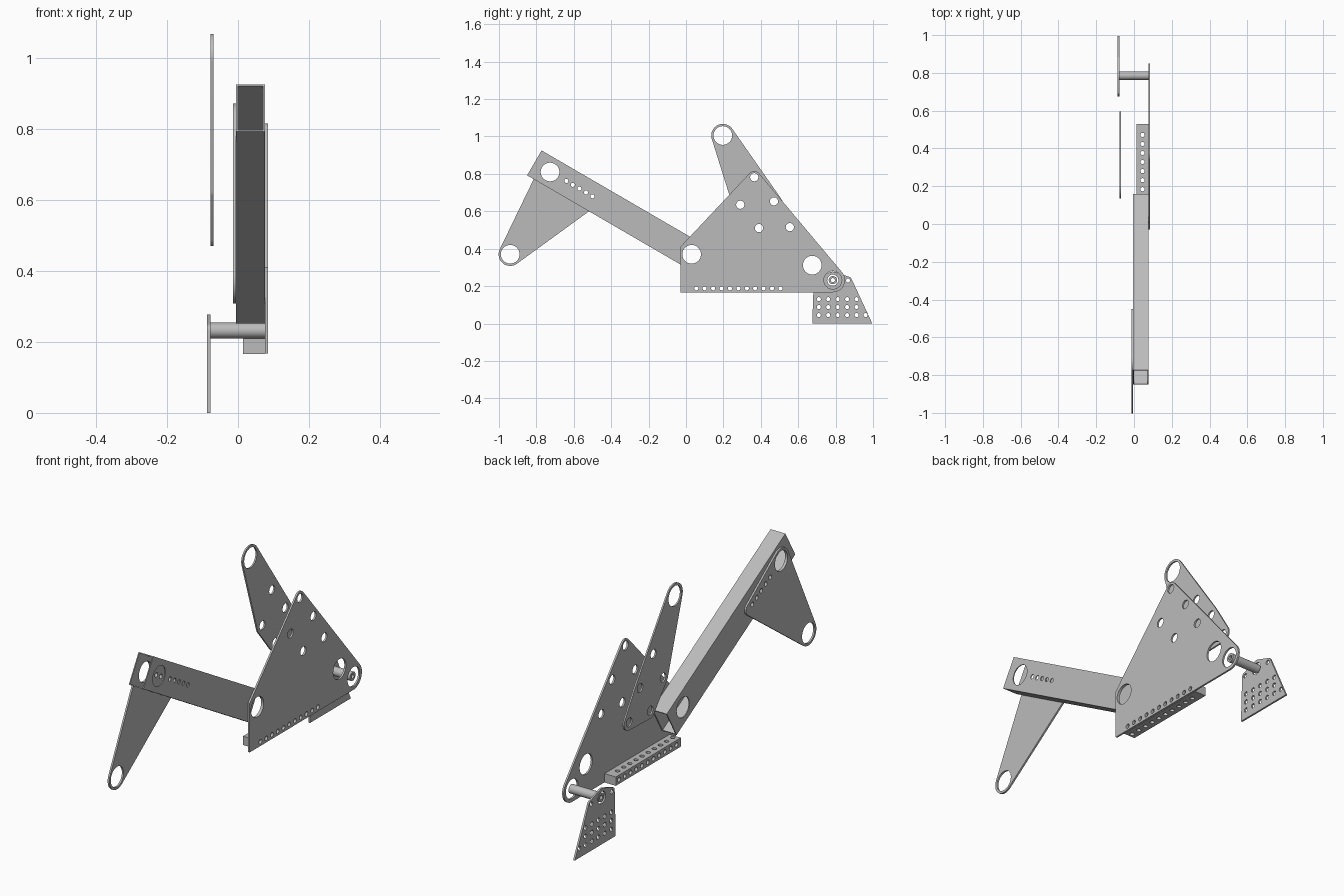
import bpy, bmesh, math
from mathutils import Vector
from mathutils.geometry import convex_hull_2d

if "Cube" in bpy.data.objects:
    bpy.data.objects.remove(bpy.data.objects["Cube"], do_unlink=True)

steel = bpy.data.materials.new("plain_grey_steel")
steel.use_nodes = True
GREY = (0.5, 0.5, 0.5, 1)
steel.diffuse_color = GREY
steel.node_tree.nodes["Principled BSDF"].inputs["Base Color"].default_value = GREY


def circle(c, r, n=32):
    return [Vector((c[0] + r * math.cos(2 * math.pi * i / n),
                    c[1] + r * math.sin(2 * math.pi * i / n))) for i in range(n)]


def hull(rounds, corners=()):
    """Outline wrapped tightly around discs (centre, radius) and sharp corners."""
    pts = [Vector(c) for c in corners]
    for c, r in rounds:
        pts += circle(c, r, 48)
    return [pts[i] for i in convex_hull_2d(pts)]


def row(start, end, n):
    a, b = Vector(start), Vector(end)
    return [a.lerp(b, i / (n - 1)) for i in range(n)]


def finish(name, bm):
    bmesh.ops.recalc_face_normals(bm, faces=bm.faces[:])
    mesh = bpy.data.meshes.new(name)
    bm.to_mesh(mesh)
    bm.free()
    mesh.materials.append(steel)
    ob = bpy.data.objects.new(name, mesh)
    bpy.context.collection.objects.link(ob)
    return ob


def smooth(ob):
    bpy.ops.object.select_all(action='DESELECT')
    ob.select_set(True)
    bpy.context.view_layer.objects.active = ob
    bpy.ops.object.shade_smooth_by_angle(angle=math.radians(30))


def plate(name, x0, x1, outline, holes=()):
    """Side profile (y, z) with round holes (centre, radius), extruded from x0 to x1."""
    bm = bmesh.new()
    for loop in [outline] + [circle(c, r, 32 if r > 0.03 else 20) for c, r in holes]:
        vs = [bm.verts.new((x0, p[0], p[1])) for p in loop]
        for i, v in enumerate(vs):
            bm.edges.new((v, vs[i - 1]))
    bmesh.ops.triangle_fill(bm, use_beauty=True, edges=bm.edges[:])
    ext = bmesh.ops.extrude_face_region(bm, geom=bm.faces[:], use_keep_orig=True)
    moved = [g for g in ext["geom"] if isinstance(g, bmesh.types.BMVert)]
    bmesh.ops.translate(bm, verts=moved, vec=(x1 - x0, 0, 0))
    ob = finish(name, bm)
    smooth(ob)
    return ob


# Pivot points shared between parts, as (y, z)
BEAM_TOP, BEAM_LOW = (-0.727, 0.81), (0.03, 0.37)
ARM_TIP, SWING_TIP = (-0.94, 0.37), (0.197, 1.005)
PIVOT, APEX = (0.785, 0.232), (0.365, 0.782)
BIG, BOLT, PIN = 0.05, 0.022, 0.011
bolts = [APEX, (0.47, 0.653), (0.29, 0.635), (0.39, 0.51), (0.555, 0.515)]
bolt_holes = [(c, BOLT) for c in bolts]
rail_pins = row((0.055, 0.188), (0.505, 0.188), 11)
beam_pins = [(c, PIN) for c in row((-0.64, 0.762), (-0.5, 0.68), 5)]

# Large triangular side plate
plate("main_side_plate", 0.076, 0.085,
      hull([(APEX, 0.033), (PIVOT, 0.065)], [(-0.03, 0.167), (-0.03, 0.41)]),
      bolt_holes + [(BEAM_LOW, BIG), ((0.675, 0.312), BIG), (PIVOT, 0.048)]
      + [(c, PIN) for c in rail_pins])

# Swinging arm on the far side
plate("swing_arm", -0.077, -0.069,
      hull([(SWING_TIP, 0.062), (APEX, 0.033)] + [(c, 0.04) for c in bolts[1:]]),
      bolt_holes + [(SWING_TIP, BIG)])

# Lower arm against the beam
plate("lower_arm", -0.014, -0.005,
      hull([(ARM_TIP, 0.062), (BEAM_TOP, 0.062), ((-0.48, 0.665), 0.03)]),
      beam_pins + [(ARM_TIP, BIG), (BEAM_TOP, BIG)])

# Hollow beam: two drilled sides, plus top and bottom walls
a, b = Vector(BEAM_TOP), Vector(BEAM_LOW)
along = (b - a).normalized()
up = Vector((-along.y, along.x))
a, b = a - along * 0.097, b + along * 0.103
HALF, WALL, X0, X1 = 0.077, 0.005, -0.005, 0.076


def beam_strip(lo, hi):
    return [a + up * lo, b + up * lo, b + up * hi, a + up * hi]


beam_holes = beam_pins + [(BEAM_TOP, BIG), (BEAM_LOW, BIG)]
for side, x in (("right", X0), ("left", X1 - WALL)):
    plate("beam_wall_" + side, x, x + WALL, beam_strip(-HALF, HALF), beam_holes)
plate("beam_wall_top", X0 + WALL, X1 - WALL, beam_strip(HALF - WALL, HALF))
plate("beam_wall_bottom", X0 + WALL, X1 - WALL, beam_strip(-HALF, WALL - HALF))

# Drilled rail under the side plate, cross-drilled from above
rail = plate("drilled_rail", 0.014, 0.076,
             [(0.02, 0.166), (0.53, 0.166), (0.53, 0.21), (0.02, 0.21)],
             [(c, PIN) for c in rail_pins])
bm = bmesh.new()
for p in row((0.04, 0), (0.472, 0), 10):
    made = bmesh.ops.create_cone(bm, cap_ends=True, segments=20,
                                 radius1=PIN, radius2=PIN, depth=0.2)
    bmesh.ops.translate(bm, verts=made["verts"], vec=(0.045, p.x, 0.188))
drill = finish("rail_drill", bm)
drill.hide_render = True
cut = rail.modifiers.new("cross_holes", 'BOOLEAN')
cut.object, cut.operation, cut.solver = drill, 'DIFFERENCE', 'EXACT'
bpy.ops.object.select_all(action='DESELECT')
rail.select_set(True)
bpy.context.view_layer.objects.active = rail
bpy.ops.object.modifier_apply(modifier=cut.name)
bpy.data.objects.remove(drill, do_unlink=True)
smooth(rail)

# Foot plate with a grid of pin holes
foot_pins = [(0.704, 0.23), (0.866, 0.23), (0.96, 0.045)]
for z in (0.045, 0.088, 0.13):
    foot_pins += row((0.71, z), (0.912, z), 5)
plate("foot_plate", -0.087, -0.078,
      hull([(PIVOT, 0.045), (foot_pins[0], 0.021), (foot_pins[1], 0.021)],
           [(0.675, 0), (0.996, 0)]),
      [(c, PIN) for c in foot_pins] + [(PIVOT, 0.03)])

# Hollow pivot rod joining the foot and the side plate
plate("pivot_rod", -0.084, 0.08, circle(PIVOT, 0.022), [(PIVOT, 0.011)])
